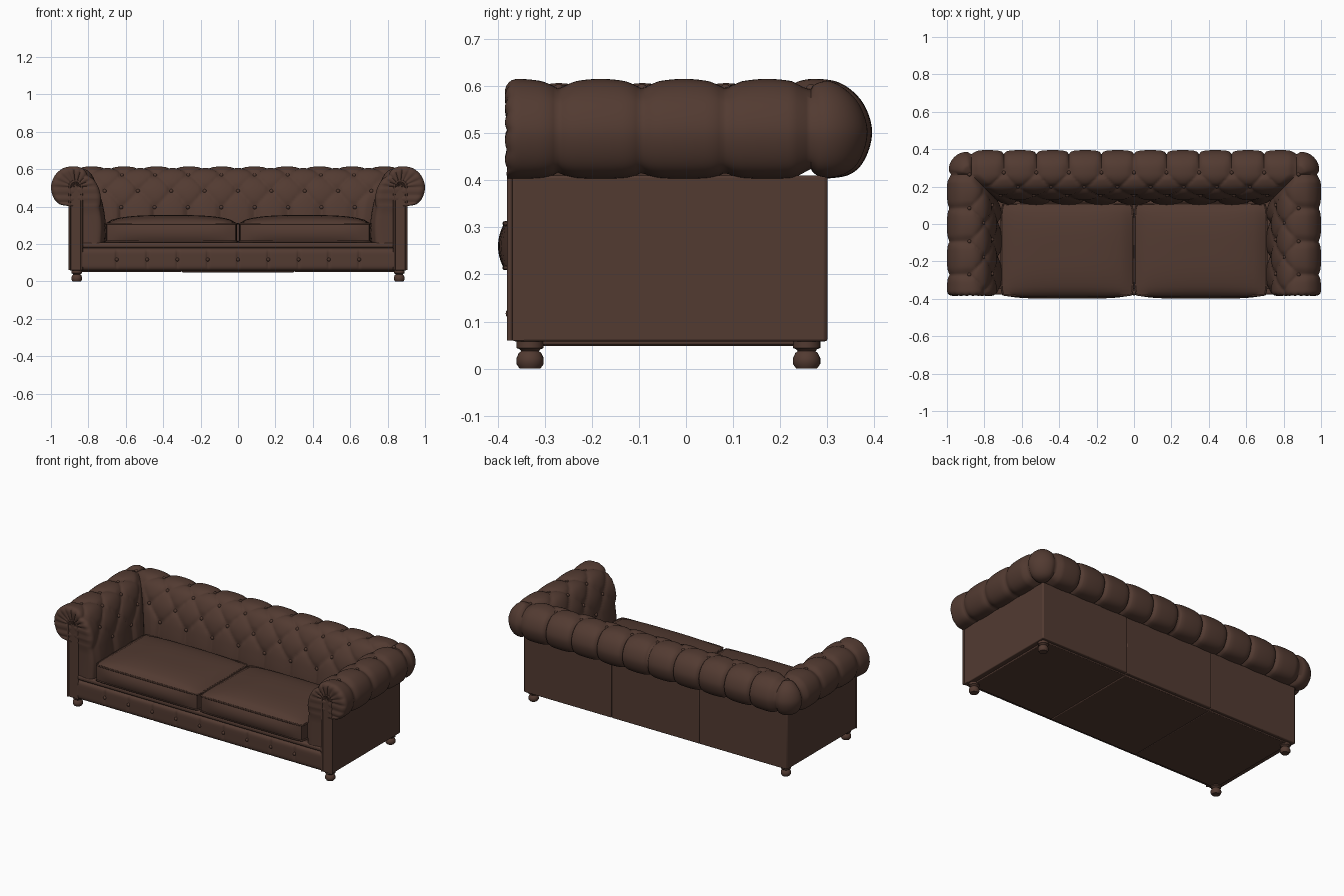
import bpy, bmesh, math
from mathutils import Vector

if "Cube" in bpy.data.objects:
    bpy.data.objects.remove(bpy.data.objects["Cube"])

leather = bpy.data.materials.new("brown leather")
leather.diffuse_color = (0.085, 0.043, 0.031, 1)
leather.use_nodes = True
leather.node_tree.nodes["Principled BSDF"].inputs["Base Color"].default_value = leather.diffuse_color


def finish(name, data, mirror=True, bevel=0, angle=45):
    ob = bpy.data.objects.new(name, data)
    bpy.context.collection.objects.link(ob)
    data.materials.append(leather)
    if data.id_type == 'MESH':
        bpy.ops.object.select_all(action='DESELECT')
        ob.select_set(True)
        bpy.context.view_layer.objects.active = ob
        bpy.ops.object.shade_smooth_by_angle(angle=math.radians(angle))
    if bevel:
        mod = ob.modifiers.new("soft edges", 'BEVEL')
        mod.width, mod.segments = bevel, 3
    if mirror:
        ob.modifiers.new("mirror", 'MIRROR')
    return ob


def from_bmesh(name, bm, **kw):
    me = bpy.data.meshes.new(name)
    bm.to_mesh(me)
    bm.free()
    return finish(name, me, **kw)


def box(name, x, y, z, **kw):
    bm = bmesh.new()
    bmesh.ops.create_cube(bm, size=1)
    for v in bm.verts:
        v.co = [a[0] + (c + 0.5) * (a[1] - a[0]) for a, c in zip((x, y, z), v.co)]
    return from_bmesh(name, bm, **kw)


def sheet(name, rows, **kw):
    bm = bmesh.new()
    g = [[bm.verts.new(p) for p in r] for r in rows]
    for r, q in zip(g, g[1:]):
        for j in range(len(r) - 1):
            bm.faces.new((r[j], r[j + 1], q[j + 1], q[j]))
    bmesh.ops.remove_doubles(bm, verts=bm.verts, dist=1e-5)
    return from_bmesh(name, bm, **kw)


def pipe(name, pts, r, cyclic=False):
    cu = bpy.data.curves.new(name, 'CURVE')
    cu.dimensions, cu.bevel_depth, cu.bevel_resolution = '3D', r, 2
    sp = cu.splines.new('POLY')
    sp.points.add(len(pts) - 1)
    for p, c in zip(sp.points, pts):
        p.co = (*c, 1)
    sp.use_cyclic_u = cyclic
    return finish(name, cu)


def dots(name, pts, r):
    bm = bmesh.new()
    for p in pts:
        made = bmesh.ops.create_uvsphere(bm, u_segments=10, v_segments=6, radius=r)
        bmesh.ops.translate(bm, verts=made["verts"], vec=p)
    return from_bmesh(name, bm)


# Rolled cross-section, shared by arms and back (distance outward, height)
key = [Vector(p) for p in (
    (.712, .2), (.707, .3), (.72, .4), (.745, .5), (.785, .575), (.83, .607), (.88, .615),
    (.935, .605), (.98, .565), (1, .505), (.985, .445), (.95, .411), (.885, .402))]
prof = []
for i in range(len(key) - 1):
    p0, p1, p2 = key[max(i - 1, 0)], key[i], key[i + 1]
    p3 = key[min(i + 2, len(key) - 1)]
    for k in range(8):
        t = k / 8
        prof.append(.5 * (2 * p1 + (p2 - p0) * t + (2 * p0 - 5 * p1 + 4 * p2 - p3) * t * t
                          + (3 * p1 - p0 - 3 * p2 + p3) * t ** 3))
prof.append(key[-1])
arc = [0]
for a, b in zip(prof, prof[1:]):
    arc.append(arc[-1] + (b - a).length)
arc = [arc[48] - s for s in arc]          # zero on the crest, positive on the inside

PIVOT, SHIFT, FRONT, DEPTH = .87, .605, -.36, .022


def tuft(u, s):
    v = min(max(s / .2, 0), 1.5)
    a, b = abs(math.sin(math.pi * (u + v))), abs(math.sin(math.pi * (u - v)))
    h = .65 * (a * b) ** .4 + .35 * min(1, 1.5 * (a * a + b * b)) ** .5
    return h ** (1 - .6 * min(1, max(0, -s / .1)))


def surface(kind, t, k):
    d, z = prof[k]
    tan = (prof[min(k + 1, len(prof) - 1)] - prof[max(k - 1, 0)]).normalized()
    m = min(d, PIVOT)
    if kind == "corner":
        h = math.sin(math.pi * t) ** .4 * min(1, max(0, (d - PIVOT) / .05)) if 0 < t < 1 else 0
    else:
        if kind == "arm":
            y = FRONT + t * (m - SHIFT - FRONT)
            u, gap = (y + .27) / .177, m - SHIFT - y
        else:
            u, gap = m * (1 - t) / .174, m * t
        h = tuft(u, arc[k]) * min(1, max(0, gap) / .04) ** .5
    d += tan.y * DEPTH * (1 - h)
    z -= tan.x * DEPTH * (1 - h)
    m = min(d, PIVOT)
    if kind == "arm":
        return Vector((d, FRONT + t * (m - SHIFT - FRONT), z))
    if kind == "back":
        return Vector((m * (1 - t), d - SHIFT, z))
    r = max(0, d - PIVOT)
    return Vector((m + r * math.cos(t * math.pi / 2), m - SHIFT + r * math.sin(t * math.pi / 2), z))


# Tufted arms and back, with pleated scroll ends on the arms
ks = range(len(prof))
rows = []
for i in range(12, 0, -1):
    t = (i / 12) ** 1.5
    row = []
    for k in ks:
        p = surface("arm", 0, k)
        q = p.lerp(Vector((.868, p.y, min(max(p.z, .2), .505))), t)
        high = min(1, max(0, (p.z - .36) / .08))
        edge = math.sqrt(1 - (1 - min(1, t / .25)) ** 2)
        pleat = (1 - abs(math.sin(arc[k] * math.pi / .045)) ** .5) * .007 * high
        q.y -= (.016 + .009 * high - pleat) * edge - .012 * t * t
        row.append(q)
    rows.append(row)
rows += [[surface("arm", i / 64, k) for k in ks] for i in range(65)]
rows += [[surface("corner", i / 10, k) for k in ks] for i in range(1, 10)]
rows += [[surface("back", i / 90, k) for k in ks] for i in range(91)]
sheet("tufted_arms_and_back", rows, angle=70)

# Tuft buttons
pts = []
for row in range(4):
    k = min(ks, key=lambda n: abs(arc[n] - row * .1))
    m = min(prof[k].x, PIVOT)
    off = .5 * (row % 2)
    for n in range(6):
        y, x = -.27 + .177 * (n + off), .174 * (n + off)
        if y < m - SHIFT - .03:
            pts.append(surface("arm", (y - FRONT) / (m - SHIFT - FRONT), k))
        if x < m - .03:
            pts.append(surface("back", 1 - x / m, k))
    if row == 0:
        pts.append(surface("arm", 1, k))
dots("tuft_buttons", pts, .011)

# Outer panels and base
box("side_panel", (.84, .9), (-.368, .297), (.058, .41), bevel=.005)
box("back_panel_outer", (.301, .897), (.2, .3), (.058, .41), bevel=.005)
box("back_panel_middle", (-.299, .299), (.2, .3), (.058, .41), bevel=.005, mirror=False)
box("base_outer", (.301, .87), (-.345, .28), (.05, .21), bevel=.004)
box("base_middle", (-.299, .299), (-.345, .28), (.048, .21), bevel=.004, mirror=False)

# Front arm posts with piping
outline = [(.835, .06)] + [(.8675 - .0325 * math.cos(a * math.pi / 12), .505 + .0325 * math.sin(a * math.pi / 12))
                           for a in range(13)] + [(.9, .06)]
bm = bmesh.new()
face = bm.faces.new([bm.verts.new((x, -.374, z)) for x, z in outline])
ext = bmesh.ops.extrude_face_region(bm, geom=[face])
bmesh.ops.translate(bm, verts=[v for v in ext["geom"] if isinstance(v, bmesh.types.BMVert)], vec=(0, .03, 0))
bm.faces.new([v for v in face.verts]) if not face.is_valid else None
bmesh.ops.recalc_face_normals(bm, faces=bm.faces)
from_bmesh("arm_post", bm)
pipe("arm_post_piping", [(x, -.374, z) for x, z in outline], .006)

# Front apron with buttoned creases, and the rail above it
rows = []
for i in range(17):
    v = i / 16 * 2 - 1
    row = []
    for j in range(161):
        x = .836 * j / 160
        near = abs((x + .081) % .162 - .081) if x < .73 else 1
        crease = .008 * math.exp(-(near / .007) ** 2)
        row.append((x, -.346 - .032 * (1 - v ** 6) ** .5 + crease * (1 - v * v), .117 + .062 * v))
    rows.append(row)
sheet("front_apron", rows, angle=70)
dots("apron_buttons", [(.162 * n, -.373, .117) for n in range(5)], .010)
box("front_rail", (-.836, .836), (-.378, -.3), (.178, .208), bevel=.012, mirror=False)


# Seat cushions with piping
def cushion_xy(a, b):
    return .357 + .352 * a * (1 - .025 * b ** 10), -.138 + .247 * b * (1 - .025 * a ** 10)


bm = bmesh.new()
bmesh.ops.create_cube(bm, size=2)
bmesh.ops.subdivide_edges(bm, edges=bm.edges[:], cuts=19, use_grid_fill=True)
for v in bm.verts:
    a, b, c = v.co
    x, y = cushion_xy(a, b)
    z = .26 + .05 * c
    if c > .99:
        z += .045 * (max(0, 1 - abs(a) ** 3) * max(0, 1 - abs(b) ** 3)) ** .6
    if b < -.99:
        y -= .014 * (1 - c * c) * (1 - a ** 4)
    v.co = x, y, z
from_bmesh("seat_cushion", bm, angle=50)
ring = [-1 + n / 10 for n in range(20)]
loop = [(t, -1) for t in ring] + [(1, t) for t in ring] + [(-t, 1) for t in ring] + [(-1, -t) for t in ring]
for label, z in (("top", .308), ("bottom", .214)):
    pipe("cushion_piping_" + label, [(*cushion_xy(a, b), z) for a, b in loop], .005, True)

# Turned feet
foot = [(0, 0), (.022, 0), (.029, .01), (.029, .022), (.024, .033), (.019, .037),
        (.022, .041), (.029, .044), (.029, .06), (0, .06)]
for label, y in (("front", -.331), ("back", .256)):
    sheet(label + "_foot", [[(.862 + r * math.cos(i * math.pi / 12), y + r * math.sin(i * math.pi / 12), z)
                             for r, z in reversed(foot)] for i in range(25)], angle=50)
